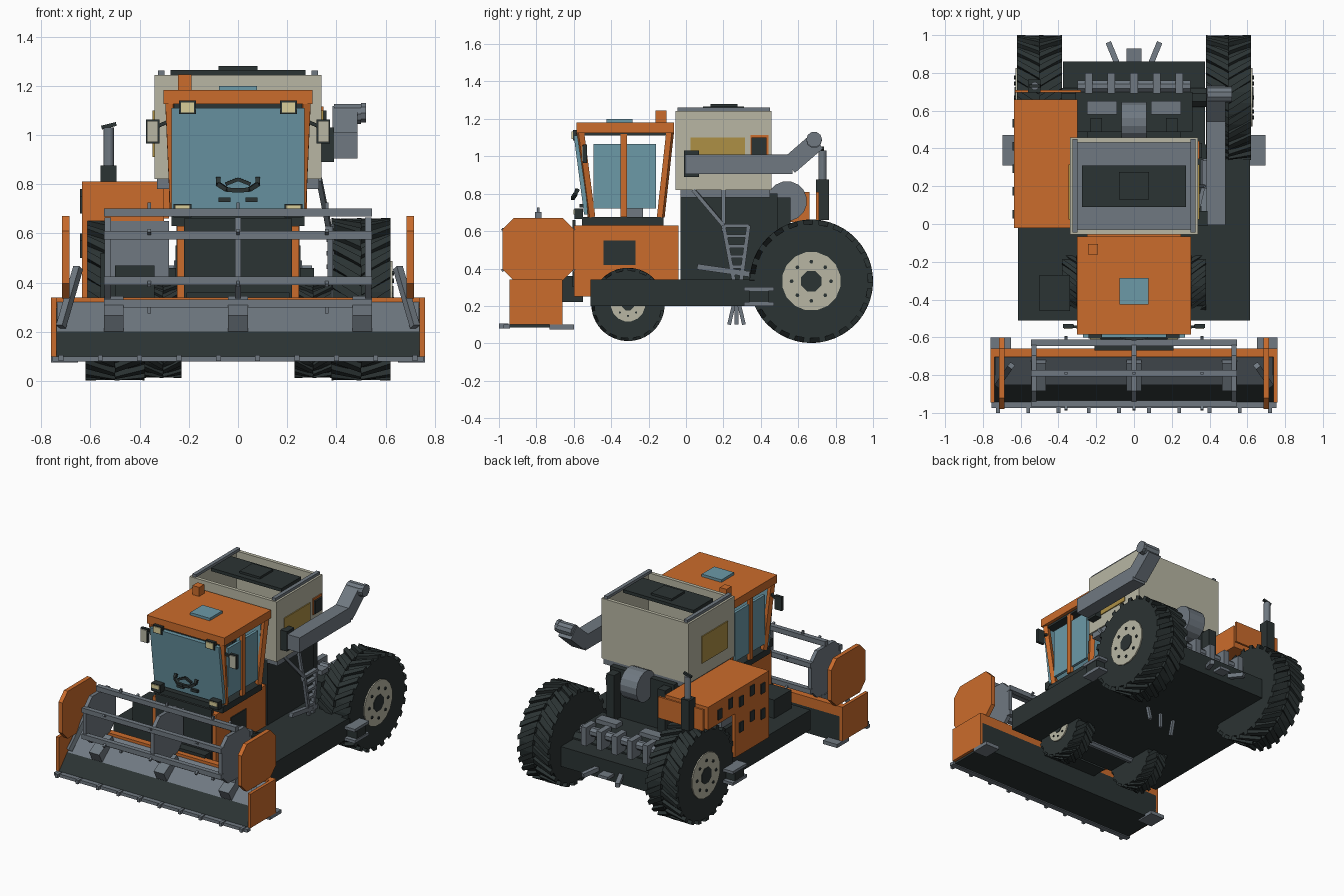
import bpy, bmesh, math
from mathutils import Vector, Matrix

default = bpy.data.objects.get("Cube")
if default:
    bpy.data.objects.remove(default)


def colour(name, red, green, blue):
    mat = bpy.data.materials.new(name)
    mat.use_nodes = True
    mat.diffuse_color = (red, green, blue, 1)
    mat.node_tree.nodes["Principled BSDF"].inputs["Base Color"].default_value = (red, green, blue, 1)
    return mat


orange = colour("orange_paint", .60, .15, .025)
dark = colour("dark_rubber", .024, .033, .033)
grey = colour("grey_steel", .16, .19, .22)
cream = colour("cream_panel", .48, .47, .37)
glass = colour("blue_glass", .15, .32, .39)
gold = colour("gold_window", .42, .28, .06)
lens = colour("lamp_lens", .70, .62, .32)


def finish(name, bm, mat, mirror=False):
    """Turn a bmesh into an object, plus a copy across x when mirrored."""
    for suffix in (("_left", "_right") if mirror else ("",)):
        if suffix == "_right":
            bm.transform(Matrix.Diagonal((-1, 1, 1, 1)))
        bmesh.ops.recalc_face_normals(bm, faces=bm.faces[:])
        mesh = bpy.data.meshes.new(name + suffix)
        bm.to_mesh(mesh)
        mesh.materials.append(mat)
        bpy.context.collection.objects.link(bpy.data.objects.new(name + suffix, mesh))
    bm.free()


def box(name, mat, x, y, z, mirror=False):
    """Box between pairs of limits; a single x means a half width."""
    x = x if isinstance(x, tuple) else (-x, x)
    bm = bmesh.new()
    for v in bmesh.ops.create_cube(bm, size=2)["verts"]:
        v.co = [pair[c > 0] for pair, c in zip((x, y, z), v.co)]
    finish(name, bm, mat, mirror)


def slab(name, mat, x, profile, mirror=False):
    """Side profile of (y, z) points extruded along x."""
    x = x if isinstance(x, tuple) else (-x, x)
    bm = bmesh.new()
    face = bm.faces.new([bm.verts.new((x[0], y, z)) for y, z in profile])
    out = bmesh.ops.extrude_face_region(bm, geom=[face])["geom"]
    moved = [g for g in out if isinstance(g, bmesh.types.BMVert)]
    bmesh.ops.translate(bm, verts=moved, vec=(x[1] - x[0], 0, 0))
    finish(name, bm, mat, mirror)


def rod(name, mat, start, end, width, sides=4, mirror=False):
    """Straight bar with a regular cross-section between two points."""
    start, end = Vector(start), Vector(end)
    axis = end - start
    turn = axis.to_track_quat("Z", "Y").to_matrix().to_4x4()
    place = Matrix.Translation((start + end) / 2) @ turn @ Matrix.Rotation(math.pi / sides, 4, "Z")
    radius = width / 2 / math.cos(math.pi / sides)
    bm = bmesh.new()
    bmesh.ops.create_cone(bm, cap_ends=True, segments=sides, radius1=radius, radius2=radius,
                          depth=axis.length, matrix=place)
    finish(name, bm, mat, mirror)


def clipped(y, z, half_y, half_z, cut):
    """Rectangle outline with clipped corners."""
    a, b = half_y - cut, half_z - cut
    corners = [(half_y, -b), (half_y, b), (a, half_z), (-a, half_z),
               (-half_y, b), (-half_y, -b), (-a, -half_z), (a, -half_z)]
    return [(y + p, z + q) for p, q in corners]


def wheel(name, x, y, z, radius, hub, lugs):
    """Mirrored pair of wheels with chevron tread, rim and bolts."""
    inner, outer = x
    core = radius * .92
    rod(name + "_tyre", dark, (inner, y, z), (outer, y, z), core * 2, 32, True)
    bm = bmesh.new()
    middle, step = (inner + outer) / 2, math.tau / lugs
    for i in range(lugs):
        for side in (inner, outer):
            shift = 0 if side == inner else .5
            for v in bmesh.ops.create_cube(bm, size=2)["verts"]:
                edge, along, high = (c > 0 for c in v.co)
                angle = step * (i + shift + .42 * along + (0 if edge else .9))
                r = radius if high else core * .95
                v.co = (side if edge else middle, y + r * math.cos(angle), z + r * math.sin(angle))
    finish(name + "_tread", bm, dark, True)
    rod(name + "_rim", cream, (outer - .02, y, z), (outer + .008, y, z), hub * 2, 16, True)
    rod(name + "_hub", dark, (outer, y, z), (outer + .012, y, z), hub * .7, 8, True)
    for i in range(8):
        a = math.tau * i / 8
        p, q = y + hub * .68 * math.cos(a), z + hub * .68 * math.sin(a)
        rod(name + "_bolt", dark, (outer, p, q), (outer + .014, p, q), hub * .12, 6, True)


# Wheels, axles and platform
wheel("rear_wheel", (.38, .62), .67, .332, .33, .155, 24)
wheel("front_wheel", (.23, .38), -.31, .208, .196, .09, 18)
rod("front_axle", grey, (-.25, -.31, .2), (.25, -.31, .2), .05, 8)
rod("rear_axle", dark, (-.4, .67, .33), (.4, .67, .33), .1, 8)
box("platform", dark, .615, (-.51, .42), (.2, .34))
box("rear_platform", dark, .375, (.42, .86), (.2, .34))
box("battery_box", dark, (-.5, -.34), (-.46, -.27), (.34, .47))
for height in (.2, .28):
    box("side_step", grey, (.6, .695), (.31, .47), (height, height + .02), True)
box("step_bracket", dark, (.6, .69), (.34, .44), (.22, .29), True)
for lean in (-.04, 0, .04):
    rod("stubble_prong", grey, (lean * 3, .27 + lean, .1), (lean * 3, .27 + lean / 3, .21), .02)

# Main body and grain tank
box("body", dark, .25, (-.03, .49), (.34, .8))
box("tank_base", grey, .33, (-.03, .45), (.78, .83))
box("tank_side", cream, (.315, .34), (-.055, .457), (.82, 1.243), True)
for place, y in (("front", -.055), ("rear", .432)):
    box("tank_" + place, cream, .316, (y, y + .025), (.82, 1.243))
box("tank_floor", grey, .316, (-.04, .44), (.9, .95))
box("tank_rail", grey, (.298, .325), (-.045, .45), (1.243, 1.262), True)
box("tank_lid", dark, .275, (.09, .31), (1.243, 1.265))
box("lid_hatch", dark, .08, (.13, .275), (1.265, 1.28))
box("tank_window", gold, (.34, .347), (.025, .315), (.91, 1.1), True)
box("warning_plate", orange, (.34, .347), (.345, .44), (1, 1.115))
box("warning_box", dark, (.34, .36), (.35, .43), (1.01, 1.1))

# Unloading tube with raised spout
box("unloader_mount", dark, (.335, .39), (-.01, .07), (.89, 1.03))
box("unloader_tube", grey, (.385, .485), (-.005, .57), (.905, 1.01))
rod("unloader_elbow", grey, (.435, .55, .95), (.435, .7, 1.08), .1)
rod("spout_cap", grey, (.39, .685, 1.085), (.5, .685, 1.085), .08, 10)
rod("spout_plate", grey, (.5, .685, 1.09), (.52, .685, 1.09), .08, 10)

# Side ladder and braces
for bottom, top in ((.255, .2), (.295, .335)):
    rod("ladder_leg", grey, (.375, bottom, .34), (.375, top, .63), .022)
for i in range(5):
    z, half = .4 + .055 * i, .03 + .009 * i
    box("ladder_rung", grey, (.36, .39), (.27 - half, .27 + half), (z, z + .018))
rod("ladder_foot", grey, (.37, .06, .41), (.37, .34, .37), .03)
rod("tank_brace", grey, (.33, .04, .82), (.37, .21, .62), .02)
rod("tank_post", grey, (.33, .2, .82), (.37, .2, .6), .02)

# Engine cover, radiator and exhaust
box("engine_cover", orange, (-.635, -.3), (-.02, .66), (.65, .81))
box("engine_side", orange, (-.635, -.612), (-.02, .36), (.34, .65))
box("radiator", grey, (-.53, -.28), (-.015, .36), (.42, .65))
box("radiator_stand", dark, (-.56, -.3), (.02, .36), (.34, .52))
for i in range(5):
    y, z = .03 + .12 * i, .68 + .03 * (i % 2)
    box("engine_vent", dark, (-.642, -.63), (y, y + .045), (z, z + .07))
    if i < 3:
        box("engine_lower_vent", dark, (-.642, -.63), (y, y + .045), (z - .18, z - .11))
box("rear_guard", orange, (-.63, -.28), (.695, .71), (.66, .81))
box("exhaust_base", dark, (-.56, -.495), (.695, .765), (.66, .875))
rod("exhaust_pipe", grey, (-.525, .73, .87), (-.525, .73, 1.03), .042, 12)
rod("exhaust_cap", dark, (-.555, .73, 1.03), (-.495, .73, 1.045), .016)

# Rear machinery
rod("rotor_drum", grey, (-.065, .54, .76), (.065, .54, .76), .21, 16)
box("rear_frame", dark, .31, (.49, .7), (.34, .46))
box("rear_column", dark, (.17, .23), (.49, .56), (.46, .78), True)
box("chopper_hood", grey, (.09, .25), (.58, .65), (.46, .49), True)
rod("chopper_shaft", grey, (-.3, .73, .44), (.3, .73, .44), .06, 8)
for i in range(5):
    x = -.24 + .12 * i
    box("chopper_knife", grey, (x - .02, x + .02), (.69, .8), (.36, .49))
rod("rear_spreader", grey, (.09, .85, .26), (.135, .96, .24), .03, mirror=True)
box("tow_hitch", grey, .04, (.85, .93), (.24, .26))

# Cab base and cab
box("cab_base", orange, .248, (-.6, -.04), (.25, .63))
box("base_front_panel", dark, .22, (-.607, -.59), (.3, .66))
box("base_vent", dark, (.248, .255), (-.44, -.27), (.42, .55), True)
box("cab_floor", dark, .27, (-.555, -.12), (.63, .675))
slab("windscreen", glass, .27, [(-.545, .69), (-.525, .69), (-.56, 1.11), (-.6, 1.11)])
box("side_window", glass, (.25, .27), (-.495, -.16), (.72, 1.065), True)
box("door_pillar", orange, (.255, .28), (-.35, -.315), (.675, 1.12), True)
rod("front_pillar", orange, (.255, -.505, .675), (.275, -.565, 1.13), .032, mirror=True)
rod("rear_pillar", orange, (.255, -.135, .675), (.275, -.085, 1.13), .032, mirror=True)
slab("rear_window", glass, .25, [(-.14, .69), (-.125, .69), (-.085, 1.11), (-.1, 1.11)])
box("seat_stand", grey, .1, (-.33, -.23), (.675, .74))
box("seat", dark, .12, (-.36, -.2), (.74, .8))
box("seat_back", dark, .12, (-.23, -.19), (.8, 1))
box("roof_trim", dark, .28, (-.57, -.09), (1.11, 1.13))
box("cab_roof", orange, .303, (-.585, -.065), (1.125, 1.182))
box("roof_hatch", glass, .077, (-.425, -.285), (1.18, 1.2))
box("beacon", orange, (-.243, -.19), (-.162, -.105), (1.18, 1.246))

# Lamps, mirrors and steering wheel
box("roof_lamp", dark, (.17, .24), (-.605, -.58), (1.085, 1.14), True)
box("roof_lens", lens, (.178, .232), (-.611, -.604), (1.092, 1.132), True)
box("lower_lamp", dark, (.19, .262), (-.595, -.55), (.665, .72), True)
box("lower_lens", lens, (.195, .257), (-.602, -.594), (.69, .715), True)
box("mirror_case", dark, (.32, .375), (-.55, -.53), (.965, 1.063), True)
box("mirror_face", cream, (.325, .37), (-.557, -.549), (.972, 1.056), True)
rod("mirror_arm", dark, (.27, -.55, 1.06), (.34, -.54, 1.03), .014, mirror=True)
wheel_rim = [(.08, -.575, .825), (.08, -.59, .8), (.045, -.605, .777), (0, -.607, .775)]
for start, end in zip(wheel_rim, wheel_rim[1:]):
    rod("steering_wheel", dark, start, end, .018, mirror=True)
rod("steering_spoke", dark, (.05, -.59, .8), (0, -.585, .82), .014, mirror=True)
box("wiper_mount", dark, (.03, .08), (-.57, -.54), (.727, .745), True)

# Header trough, side plates and cutter bar
slab("header_trough", dark, .74, [(-.955, .085), (-.66, .085), (-.66, .27), (-.7, .3), (-.85, .2)])
slab("feed_sheet", grey, .735, [(-.85, .2), (-.84, .19), (-.69, .29), (-.7, .325)])
box("header_beam", orange, .745, (-.705, -.66), (.27, .34))
box("feeder_house", dark, .21, (-.67, -.55), (.22, .36))
box("header_end", orange, (.738, .76), (-.945, -.66), (.1, .34), True)
box("cutter_bar", grey, .755, (-.975, -.94), (.078, .1))
for i in range(10):
    x = -.72 + .16 * i
    box("cutter_tooth", grey, (x - .01, x + .01), (-1, -.95), (.08, .105))
box("skid", grey, (.65, .76), (-.73, -.6), (.075, .1), True)
for x in (-.505, 0, .505):
    rod("feed_block", grey, (x, -.865, .23), (x, -.72, .31), .08)
rod("reel_strut", grey, (.72, -.85, .22), (.65, -.75, .46), .03, mirror=True)
slab("reel_shield", orange, (.685, .715), clipped(-.79, .503, .19, .167, .06), True)

# Reel with three spiders, six bars and tines
for x in (-.53, 0, .53):
    slab("reel_spider", grey, (x - .013, x + .013), clipped(-.79, .5, .165, .165, .07))
for i in range(6):
    a = math.radians(90 + 60 * i)
    y, z = -.79 + .185 * math.cos(a), .5 + .185 * math.sin(a)
    rod("reel_bar", grey, (-.545, y, z), (.545, y, z), .034)
    for x in (-.36, 0, .36):
        tip = (x, y + .04 * math.cos(a), z + .04 * math.sin(a))
        rod("reel_tine", grey, (x, y, z), tip, .014)
